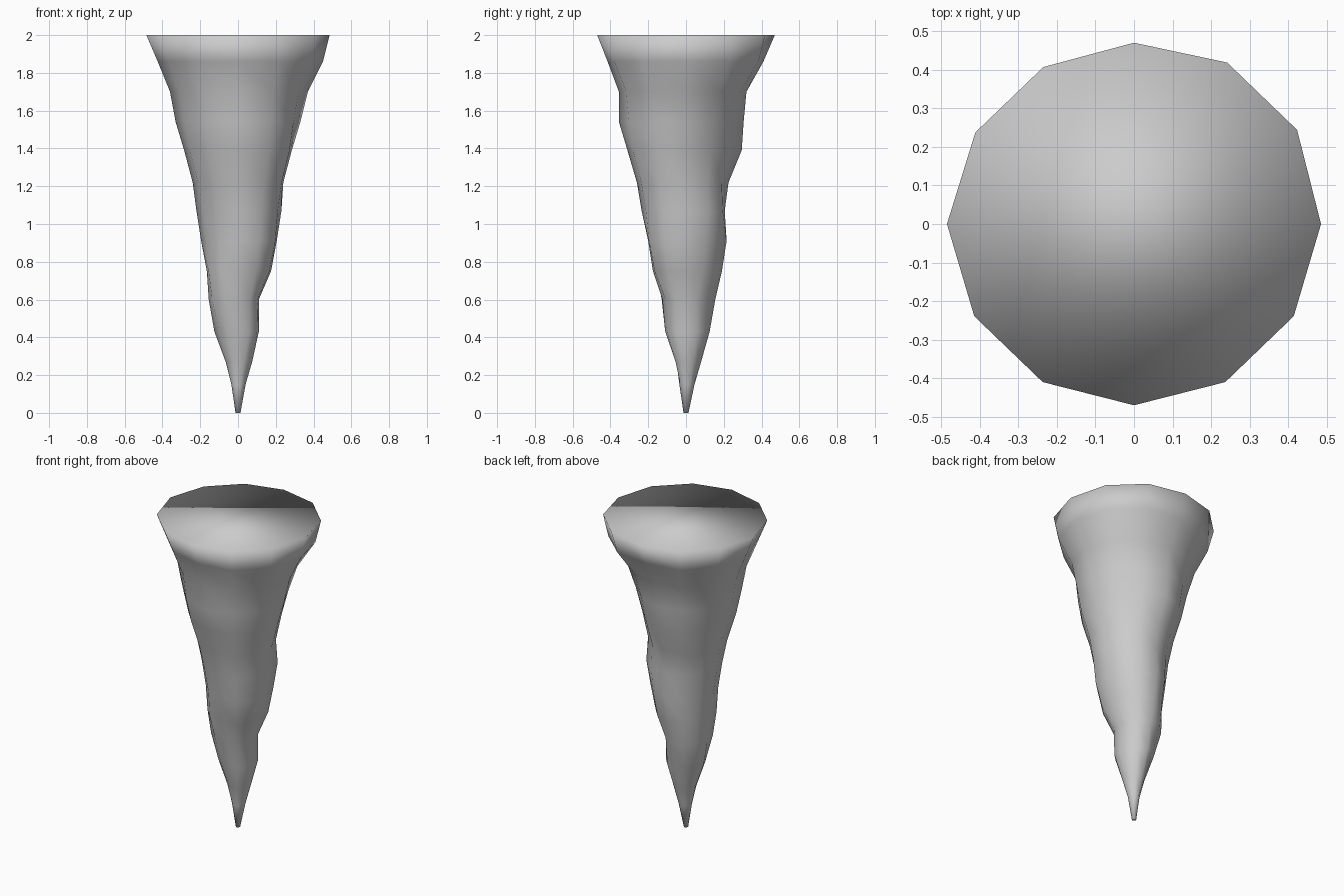
import bpy, bmesh, math

SIDES = 12
# Ring heights, from the broad top down to the tip
heights = [2, 1.86, 1.70, 1.54, 1.39, 1.22, 1.07, .91, .75, .60, .43, .27, .15, 0]
# Radius profiles every 45 degrees, counter-clockwise from +x
profiles = [
    [.485, .45, .37, .33, .285, .24, .23, .205, .175, .11, .11, .075, .04, .013],
    [.49, .46, .34, .28, .245, .215, .235, .21, .18, .12, .12, .075, .045, .013],
    [.47, .41, .32, .305, .295, .225, .205, .215, .19, .155, .125, .08, .045, .013],
    [.47, .445, .36, .305, .28, .23, .195, .18, .165, .165, .11, .06, .03, .013],
    [.485, .425, .36, .33, .285, .24, .22, .195, .165, .155, .125, .065, .035, .013],
    [.475, .42, .355, .325, .30, .245, .21, .187, .187, .16, .11, .06, .035, .013],
    [.47, .415, .355, .355, .31, .26, .235, .20, .175, .125, .11, .05, .035, .013],
    [.475, .45, .37, .345, .33, .28, .25, .24, .20, .125, .12, .07, .035, .013],
]


def radius(ring, angle):
    """Blend the two neighbouring profiles at this angle."""
    t = angle / math.radians(45)
    i, f = int(t), t - int(t)
    return profiles[i % 8][ring] * (1 - f) + profiles[(i + 1) % 8][ring] * f


# Lumpy tapering spike
bm = bmesh.new()
rings = []
for r, z in enumerate(heights):
    angles = [2 * math.pi * k / SIDES for k in range(SIDES)]
    rings.append([bm.verts.new((radius(r, a) * math.cos(a), radius(r, a) * math.sin(a), z))
                  for a in angles])
for upper, lower in zip(rings, rings[1:]):
    for k in range(SIDES):
        n = (k + 1) % SIDES
        bm.faces.new((upper[k], lower[k], lower[n], upper[n]))

# Flat top and tiny tip caps
bm.faces.new(rings[0])
bm.faces.new(rings[-1][::-1])

# Smooth everywhere, including across the top rim
for face in bm.faces:
    face.smooth = True
bmesh.ops.recalc_face_normals(bm, faces=bm.faces)

mesh = bpy.data.meshes.new("stalactite")
bm.to_mesh(mesh)
bm.free()
bpy.context.collection.objects.link(bpy.data.objects.new("stalactite", mesh))
